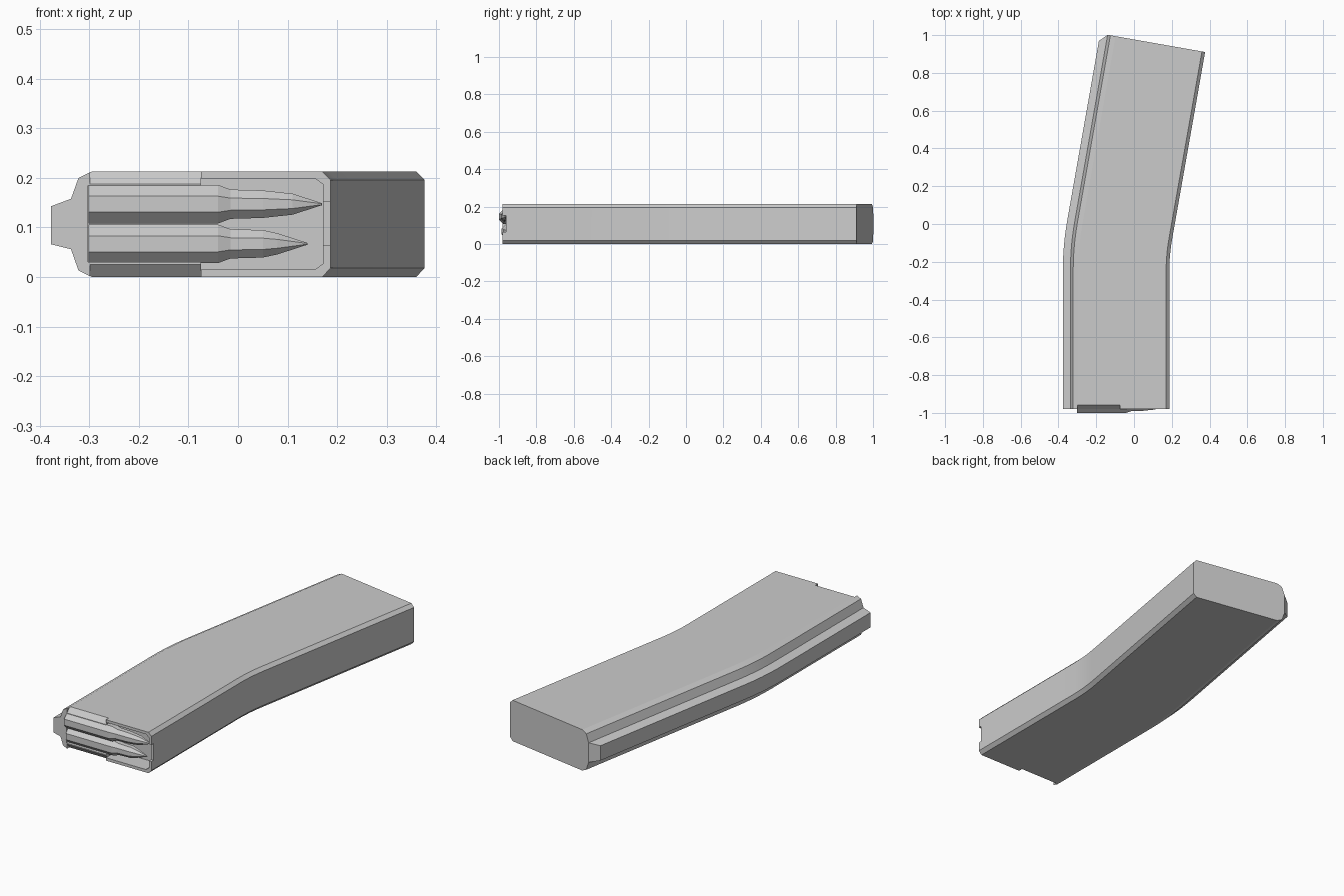
import bpy, bmesh, math

if "Cube" in bpy.data.objects:
    bpy.data.objects.remove(bpy.data.objects["Cube"])

def make(name, verts, faces):
    bm = bmesh.new()
    vs = [bm.verts.new(v) for v in verts]
    for f in faces:
        bm.faces.new([vs[i] for i in f])
    bmesh.ops.recalc_face_normals(bm, faces=bm.faces)
    me = bpy.data.meshes.new(name)
    bm.to_mesh(me)
    bm.free()
    ob = bpy.data.objects.new(name, me)
    bpy.context.collection.objects.link(ob)
    return ob

def bridge(rings, n):
    return [(r*n + i, r*n + (i+1) % n, (r+1)*n + (i+1) % n, (r+1)*n + i)
            for r in range(rings - 1) for i in range(n)]

def prism(name, loop_a, loop_b):
    n = len(loop_a)
    return make(name, loop_a + loop_b,
                bridge(2, n) + [tuple(range(n)), tuple(range(n, 2*n))])

def cut(ob, cutter):
    cutter.hide_render = True
    m = ob.modifiers.new("cut", 'BOOLEAN')
    m.operation, m.object, m.solver = 'DIFFERENCE', cutter, 'EXACT'
    bpy.context.view_layer.objects.active = ob
    bpy.ops.object.modifier_apply(modifier=m.name)
    bpy.data.objects.remove(cutter)

def smooth(ob, deg):
    bpy.ops.object.select_all(action='DESELECT')
    ob.select_set(True)
    bpy.context.view_layer.objects.active = ob
    bpy.ops.object.shade_smooth_by_angle(angle=math.radians(deg))

# Cross-section (x, z); the first four points form the rear rib
PROFILE = [(-0.337, 0.158), (-0.377, 0.143), (-0.377, 0.066), (-0.337, 0.056),
           (-0.322, 0.013), (-0.295, 0), (0.17, 0), (0.187, 0.018),
           (0.187, 0.196), (0.17, 0.213), (-0.295, 0.213), (-0.322, 0.2)]
N = len(PROFILE)
CX, CY, BEND, TAIL, FRONT = 1.17, -0.25, math.radians(10), 1.005, -0.98

def station(x, z, a, t):
    r = CX - x
    return (CX - r*math.cos(a) + t*math.sin(a),
            CY + r*math.sin(a) + t*math.cos(a), z)

# Casing swept straight, round the bend, then straight
verts = [(x, FRONT, z) for x, z in PROFILE]
SEG = 5
for s in range(SEG + 1):
    verts += [station(x, z, BEND*s/SEG, 0) for x, z in PROFILE]
verts += [station(x, z, BEND, TAIL - (0.04 if i in (1, 2) else 0))
          for i, (x, z) in enumerate(PROFILE)]
rings = len(verts)//N
last = (rings - 1)*N
caps = [tuple(range(N)), tuple(last + i for i in [0] + list(range(3, N))),
        tuple(last + i for i in range(4))]
casing = make("magazine_casing", verts, bridge(rings, N) + caps)

# Mouth opening, narrowed at the rear by the feed lips
mouth = [(-0.303, 0.03), (-0.075, 0.03), (-0.075, 0.015), (0.155, 0.015),
         (0.172, 0.027), (0.172, 0.187), (0.155, 0.199), (-0.075, 0.199),
         (-0.075, 0.185), (-0.303, 0.185)]
cut(casing, prism("mouth_cutter", [(x, -1.05, z) for x, z in mouth],
                  [(x, -0.89, z) for x, z in mouth]))

# Notch in the front wall
notch = [(0.16, 0.065), (0.22, 0.065), (0.22, 0.152), (0.16, 0.152)]
cut(casing, prism("notch_cutter", [(x, -1.05, z) for x, z in notch],
                  [(x, -0.962, z) for x, z in notch]))

# Sloped outer faces of the feed lips
for side in (1, -1):
    tri = [(-0.984, 0.0765), (-0.952, 0.1125), (-0.984, 0.1125)]
    tri = [(y, 0.1065 + side*h) for y, h in tri]
    cut(casing, prism("lip_cutter", [(-0.299, y, z) for y, z in tri],
                      [(-0.075, y, z) for y, z in tri]))
smooth(casing, 15)

# Eight-sided cartridges lying across the mouth
def cartridge(name, y, z, tip):
    stages = [(-0.302, 0.042), (-0.04, 0.042), (-0.015, 0.032),
              (0.05, 0.03), (tip - 0.06, 0.023), (tip, 0.002)]
    vs = []
    for x, r in stages:
        for k in range(8):
            a = math.radians(22.5 + 45*k)
            vs.append((x, y + r*math.cos(a), z + r*math.sin(a)))
    end = 8*(len(stages) - 1)
    return make(name, vs, bridge(len(stages), 8) +
                [tuple(range(8)), tuple(end + i for i in range(8))])

cartridge("upper_cartridge", -0.961, 0.147, 0.17)
cartridge("lower_cartridge", -0.947, 0.067, 0.14)
